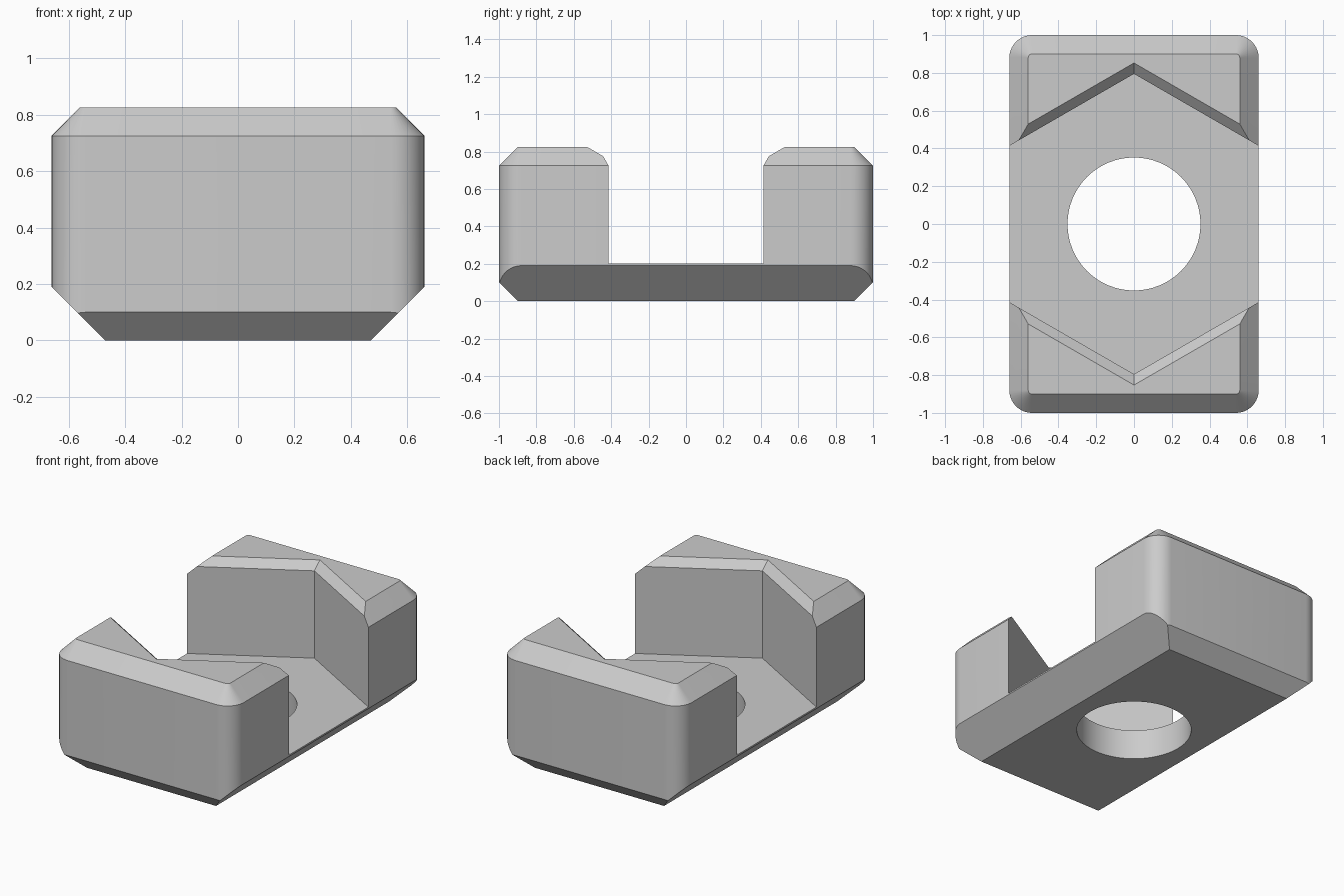
import bpy
import bmesh
from math import cos, sin, pi, tan, radians
from mathutils import Vector

cube = bpy.data.objects.get("Cube")
if cube:
    bpy.data.objects.remove(cube, do_unlink=True)

HALF_X, HALF_Y, HEIGHT = 0.66, 1.0, 0.825
CORNER, CHAMFER, FLOOR, HOLE = 0.12, 0.1, 0.2, 0.352

grey = bpy.data.materials.new("plain grey")
grey.use_nodes = True
color = (0.6, 0.6, 0.6, 1)
grey.diffuse_color = color
grey.node_tree.nodes["Principled BSDF"].inputs["Base Color"].default_value = color


def rounded_rect(inset, steps=10):
    """Outline of the block, inset evenly, with concentric corner arcs."""
    r = CORNER - inset
    cx, cy = HALF_X - CORNER, HALF_Y - CORNER
    pts = []
    for q, (sx, sy) in enumerate([(1, 1), (-1, 1), (-1, -1), (1, -1)]):
        for i in range(steps + 1):
            a = (q + i / steps) * pi / 2
            pts.append((sx * cx + r * cos(a), sy * cy + r * sin(a)))
    return pts


def hexagon(apex):
    """Wide hexagon with 30 degree sides, running out past the block."""
    side = apex - tan(radians(30))
    return [(1, side), (0, apex), (-1, side), (-1, -side), (0, -apex), (1, -side)]


def circle(r, n=64):
    return [(r * cos(2 * pi * i / n), r * sin(2 * pi * i / n)) for i in range(n)]


def loft(bm, levels):
    """Closed solid through matching outlines at rising heights."""
    rings = [[bm.verts.new((x, y, z)) for x, y in pts] for z, pts in levels]
    n = len(rings[0])
    bm.faces.new(rings[0][::-1])
    bm.faces.new(rings[-1])
    for low, high in zip(rings, rings[1:]):
        for i in range(n):
            j = (i + 1) % n
            bm.faces.new((low[i], low[j], high[j], high[i]))


def make_object(name, bm):
    bmesh.ops.recalc_face_normals(bm, faces=bm.faces)
    mesh = bpy.data.meshes.new(name)
    bm.to_mesh(mesh)
    bm.free()
    mesh.materials.append(grey)
    obj = bpy.data.objects.new(name, mesh)
    bpy.context.collection.objects.link(obj)
    return obj


def cut(target, cutter):
    """Subtract the cutter, then discard it."""
    cutter.hide_render = True
    bpy.context.view_layer.objects.active = target
    mod = target.modifiers.new("cut", 'BOOLEAN')
    mod.operation, mod.solver, mod.object = 'DIFFERENCE', 'EXACT', cutter
    bpy.ops.object.modifier_apply(modifier=mod.name)
    bpy.data.objects.remove(cutter, do_unlink=True)


# Block with rounded upright corners and a chamfered top rim
bm = bmesh.new()
loft(bm, [(0, rounded_rect(0)), (HEIGHT - CHAMFER, rounded_rect(0)),
          (HEIGHT, rounded_rect(CHAMFER))])

# Lower bevels: broad along the sides, narrower at front and back
for sign in (-1, 1):
    for axis, point in ((Vector((sign, 0, 0)), (sign * 0.47, 0, 0)),
                        (Vector((0, sign, 0)), (0, sign * 0.9, 0))):
        geom = bm.verts[:] + bm.edges[:] + bm.faces[:]
        result = bmesh.ops.bisect_plane(bm, geom=geom, plane_co=point,
                                        plane_no=axis + Vector((0, 0, -1)),
                                        clear_outer=True)
        edges = [e for e in result["geom_cut"] if isinstance(e, bmesh.types.BMEdge)]
        bmesh.ops.contextual_create(bm, geom=edges)
block = make_object("notched_block", bm)

# Angled channel with a chamfered upper lip
bm = bmesh.new()
loft(bm, [(FLOOR, hexagon(0.795)), (HEIGHT - 0.05, hexagon(0.795)),
          (HEIGHT + 0.05, hexagon(0.91))])
cut(block, make_object("channel_cutter", bm))

# Round hole through the floor
bm = bmesh.new()
loft(bm, [(-0.1, circle(HOLE)), (0.5, circle(HOLE))])
cut(block, make_object("hole_cutter", bm))

# Smooth the round faces and keep the bevels crisp
bpy.ops.object.select_all(action='DESELECT')
block.select_set(True)
bpy.context.view_layer.objects.active = block
bpy.ops.object.shade_smooth_by_angle(angle=radians(30))
